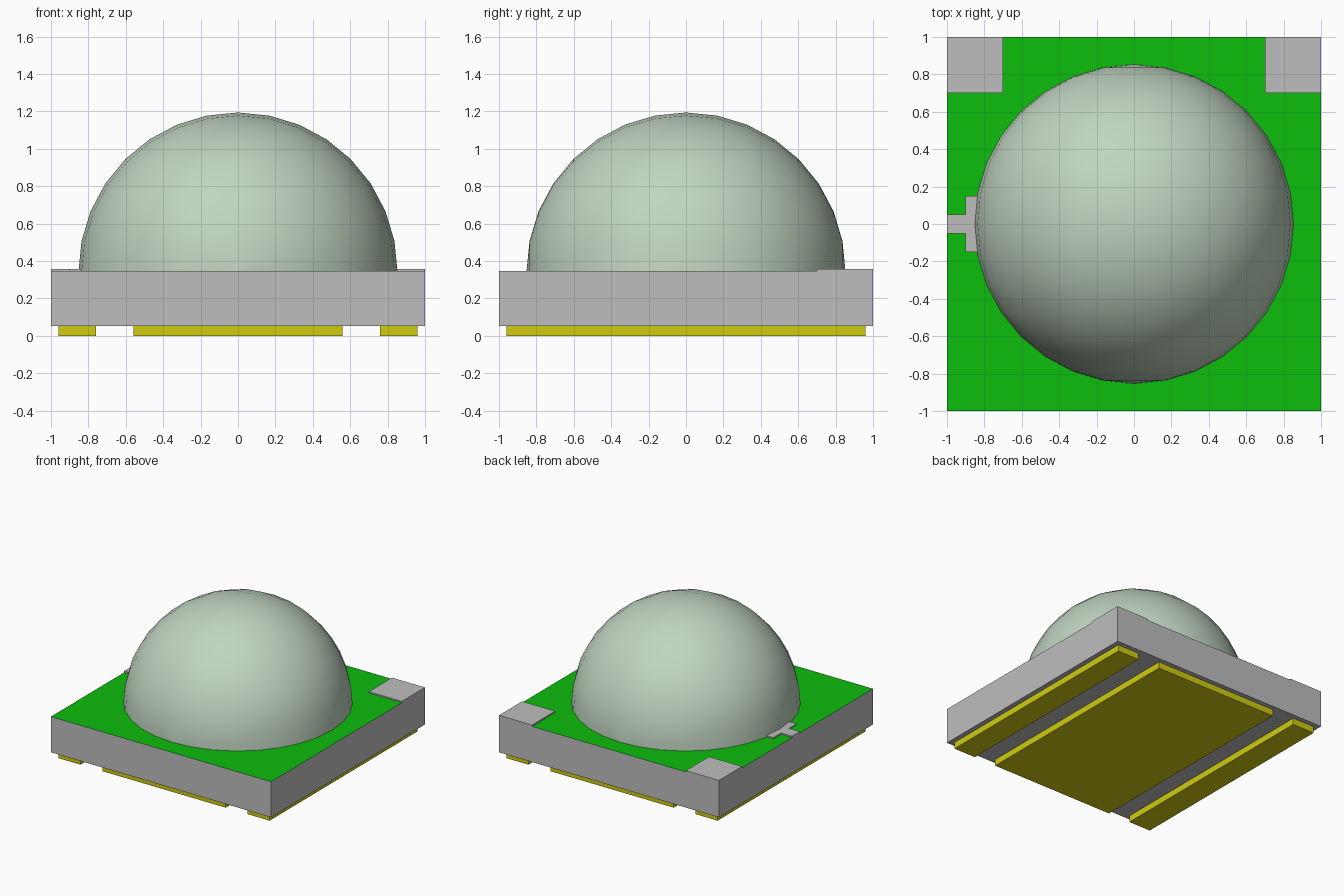
import bpy, bmesh, math
from mathutils import Matrix

cube = bpy.data.objects.get("Cube")
if cube:
    bpy.data.objects.remove(cube, do_unlink=True)


def material(name, srgb):
    col = [(c / 12.92 if c <= 0.04045 else ((c + 0.055) / 1.055) ** 2.4)
           for c in (v / 255 for v in srgb)] + [1.0]
    m = bpy.data.materials.new(name)
    m.use_nodes = True
    m.diffuse_color = col
    bsdf = next(n for n in m.node_tree.nodes if n.type == 'BSDF_PRINCIPLED')
    bsdf.inputs["Base Color"].default_value = col
    return m


GREY = material("light_grey", (190, 190, 190))
GREEN = material("board_green", (12, 190, 12))
GOLD = material("contact_yellow", (208, 203, 16))
LENS = material("pale_green_lens", (192, 212, 192))

BOTTOM, TOP, PLATE = 0.053, 0.346, 0.357


def make_object(name, bm, *mats):
    me = bpy.data.meshes.new(name)
    bm.to_mesh(me)
    bm.free()
    for m in mats:
        me.materials.append(m)
    ob = bpy.data.objects.new(name, me)
    bpy.context.collection.objects.link(ob)
    return ob


def prism(name, outline, z0, z1, *mats):
    """Extrude a flat outline from z0 to z1; a second material colours the top."""
    bm = bmesh.new()
    base = bm.faces.new([bm.verts.new((x, y, z0)) for x, y in outline])
    ext = bmesh.ops.extrude_face_region(bm, geom=[base], use_keep_orig=True)
    for v in ext["geom"]:
        if isinstance(v, bmesh.types.BMVert):
            v.co.z = z1
    bmesh.ops.recalc_face_normals(bm, faces=bm.faces)
    if len(mats) > 1:
        for f in bm.faces:
            f.material_index = int(f.normal.z > 0.9)
    return make_object(name, bm, *mats)


def rect(x0, x1, y0, y1):
    return [(x0, y0), (x1, y0), (x1, y1), (x0, y1)]


# Substrate with a green upper face
prism("substrate", rect(-1, 1, -1, 1), BOTTOM, TOP, GREY, GREEN)

# Contacts underneath
prism("centre_contact", rect(-0.56, 0.56, -0.96, 0.96), 0, BOTTOM, GOLD)
for side, s in (("left", 1), ("right", -1)):
    x0, x1 = sorted((0.76 * s, 0.96 * s))
    prism(side + "_contact", rect(x0, x1, -0.96, 0.96), 0, BOTTOM, GOLD)
    # Raised plates on the back corners
    x0, x1 = sorted((0.7 * s, 1.0 * s))
    prism(side + "_corner_plate", rect(x0, x1, 0.7, 1), TOP, PLATE, GREY)

# T-shaped marker on the right edge
prism("polarity_marker", [(-1, -0.05), (-0.9, -0.05), (-0.9, -0.15), (-0.8, -0.15),
                          (-0.8, 0.15), (-0.9, 0.15), (-0.9, 0.05), (-1, 0.05)],
      TOP, PLATE, GREY)

# Dome lens: sphere with its poles along y, cut off at the board
bm = bmesh.new()
bmesh.ops.create_uvsphere(
    bm, u_segments=32, v_segments=16, radius=0.853,
    matrix=Matrix.Translation((0, 0, 0.341)) @ Matrix.Rotation(math.pi / 2, 4, 'X'))
bmesh.ops.bisect_plane(bm, geom=bm.verts[:] + bm.edges[:] + bm.faces[:],
                       plane_co=(0, 0, TOP), plane_no=(0, 0, 1), clear_inner=True)
for f in bm.faces:
    f.smooth = True
make_object("dome_lens", bm, LENS)
